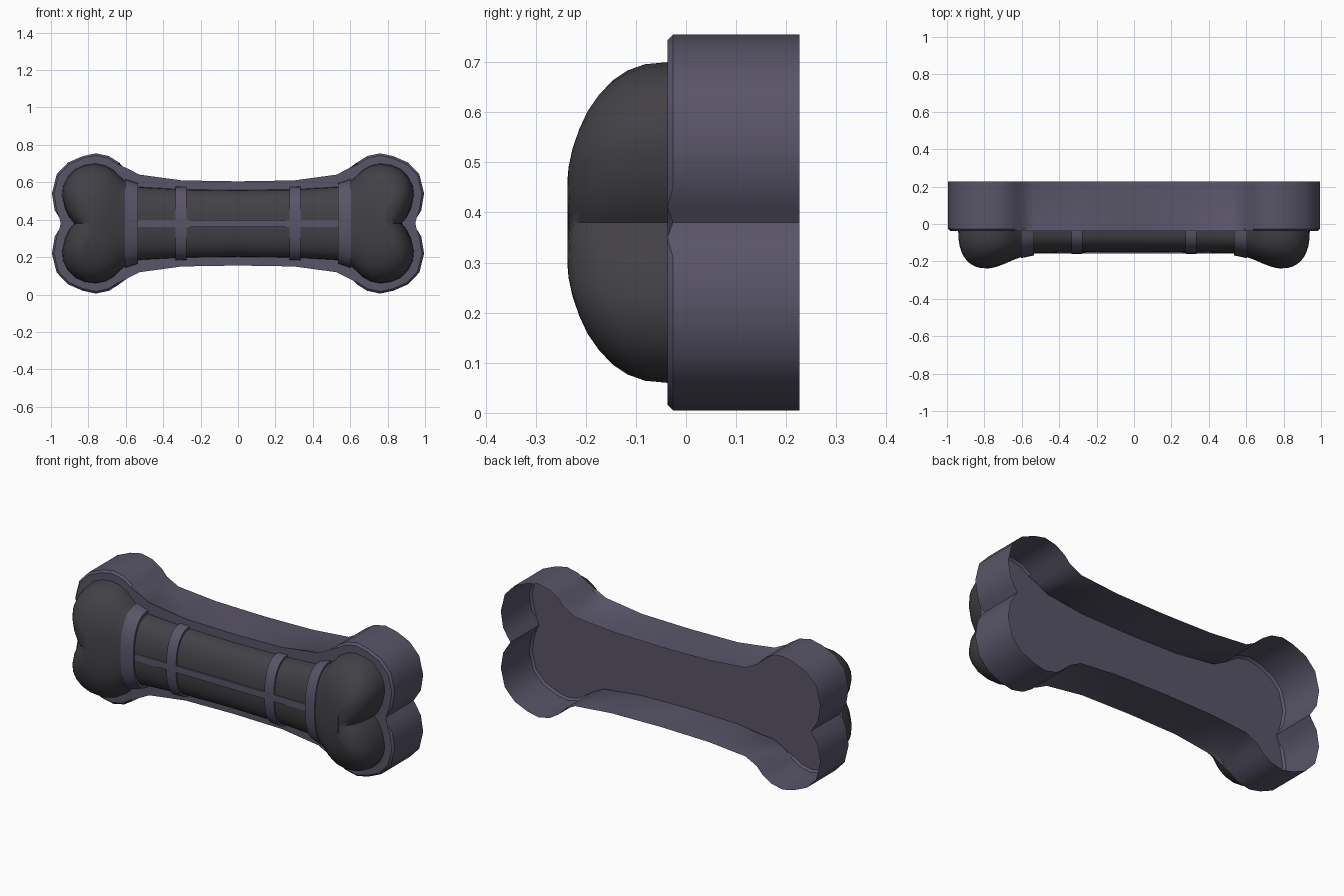
import bpy, bmesh
from math import sin, cos, pi, radians

if "Cube" in bpy.data.objects:
    bpy.data.objects.remove(bpy.data.objects["Cube"])

ZC = 0.38        # height of the long axis
FRONT = -0.037   # front plane of the tray
RIM = 0.227      # open back edge of the tray


def material(name, rgb):
    m = bpy.data.materials.new(name)
    m.diffuse_color = (*rgb, 1)
    m.use_nodes = True
    m.node_tree.nodes["Principled BSDF"].inputs["Base Color"].default_value = m.diffuse_color
    return m


purple = material("purple", (0.10, 0.09, 0.14))
dark = material("charcoal", (0.055, 0.052, 0.06))


def finish(bm, name, mat, angle=40):
    bmesh.ops.remove_doubles(bm, verts=bm.verts, dist=0.0005)
    bmesh.ops.recalc_face_normals(bm, faces=bm.faces)
    me = bpy.data.meshes.new(name)
    bm.to_mesh(me)
    bm.free()
    me.materials.append(mat)
    ob = bpy.data.objects.new(name, me)
    bpy.context.collection.objects.link(ob)
    bpy.ops.object.select_all(action='DESELECT')
    ob.select_set(True)
    bpy.context.view_layer.objects.active = ob
    bpy.ops.object.shade_smooth_by_angle(angle=radians(angle))
    return ob


def skin(bm, rows, closed=False):
    """Quads between consecutive rows of points."""
    vs = [[bm.verts.new(p) for p in r] for r in rows]
    n = len(vs[0])
    for a, b in zip(vs, vs[1:]):
        for j in range(n if closed else n - 1):
            k = (j + 1) % n
            bm.faces.new((a[j], a[k], b[k], b[j]))
    return vs


# Tray: bone outline, closed at the front, open hollow at the back
quarter = [(0, .225), (.3, .23), (.53, .25), (.60, .286), (.635, .325), (.69, .36),
           (.76, .375), (.83, .36), (.91, .325), (.97, .262), (.995, .16),
           (.98, .07), (.955, .03), (.935, 0)]
top = [(-x, z) for x, z in reversed(quarter[1:])] + quarter
outline = top + [(x, -z) for x, z in reversed(top[1:-1])]
bm = bmesh.new()
rows = skin(bm, [[(x, y, ZC + z) for x, z in outline] for y in (RIM, FRONT)], True)
cap = bm.faces.new(rows[1])
bmesh.ops.bevel(bm, geom=list(cap.edges), offset=0.011, segments=1, affect='EDGES')
finish(bm, "tray", purple, 35)


def arc(p, q, d, steps=9):
    """Domed section from outline point p over crest q and mirrored down again."""
    half = []
    for i in range(steps + 1):
        a = pi / 2 * i / steps
        t = 1 - max(cos(a), 0) ** 0.85
        half.append((p[0] + (q[0] - p[0]) * t, FRONT - d * sin(a) ** 0.85,
                     p[1] + (q[1] - p[1]) * t))
    pts = half + [(x, y, -z) for x, y, z in reversed(half)]
    return [(x, y, ZC + z) for x, y, z in pts]


# Bone: (outline x, z), (crest x, z), depth for the right half, then mirrored
sections = [((0, .178), (0, 0), .113), ((.3, .182), (.3, 0), .115),
            ((.53, .195), (.53, 0), .12), ((.59, .215), (.59, 0), .135),
            ((.63, .25), (.64, 0), .153), ((.665, .285), (.69, 0), .175),
            ((.71, .31), (.73, 0), .190), ((.76, .32), (.76, 0), .198),
            ((.82, .312), (.775, .025), .2), ((.87, .29), (.78, .05), .2),
            ((.91, .25), (.785, .07), .2), ((.935, .2), (.79, .08), .2),
            ((.94, .15), (.79, .07), .2), ((.925, .08), (.79, .04), .199),
            ((.90, .03), (.785, .015), .197), ((.875, 0), (.78, 0), .196)]
left = [((-p[0], p[1]), (-q[0], q[1]), d) for p, q, d in reversed(sections[1:])]
bm = bmesh.new()
skin(bm, [arc(*s) for s in left + sections])
finish(bm, "bone", dark)


# Straps wrapped over the shaft
def strap(name, x0, h0, d0, x1, h1, d1):
    bm = bmesh.new()
    skin(bm, [arc((x, h), (x, 0), d) for x, h, d in
              ((x0, h0 - .03, d0 - .03), (x0, h0, d0), (x1, h1, d1), (x1, h1 - .03, d1 - .03))])
    finish(bm, name, purple)


for s, side in ((-1, "left"), (1, "right")):
    strap(side + "_inner_strap", s * .275, .195, .122, s * .335, .197, .123)
    strap(side + "_outer_strap", s * .535, .215, .131, s * .605, .238, .146)

# Lengthwise rib joining the straps
bm = bmesh.new()
bmesh.ops.create_cube(bm, size=1)
for v in bm.verts:
    v.co = (v.co.x * 1.1, -.135 + v.co.y * .048, ZC + v.co.z * .038)
finish(bm, "centre_rib", purple)
